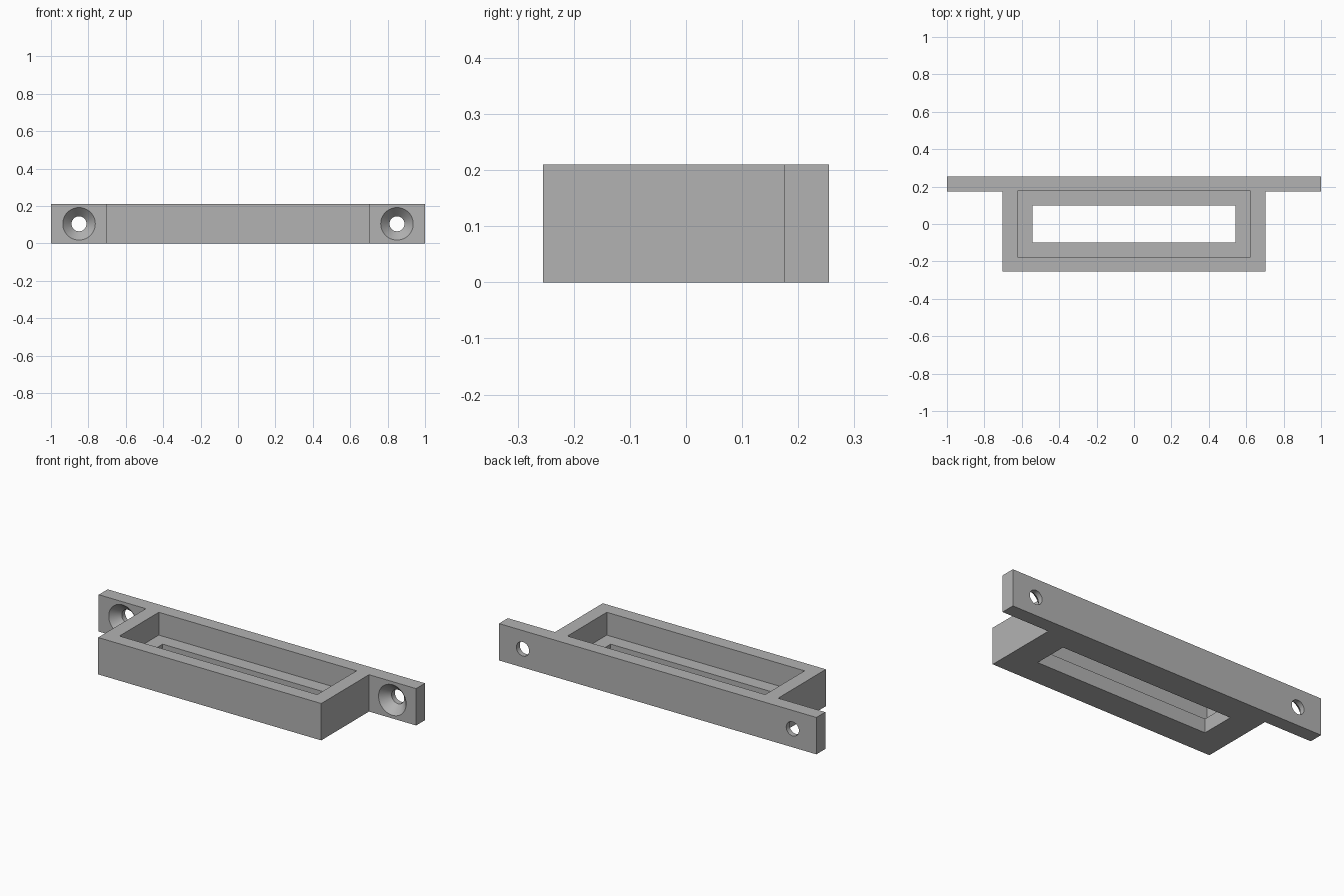
import bpy, bmesh, math
from mathutils import Matrix, Vector

if "Cube" in bpy.data.objects:
    bpy.data.objects.remove(bpy.data.objects["Cube"])

HEIGHT, FLOOR = 0.21, 0.08
BACK, WALL = 0.255, 0.08
BODY_X = 0.703
FLANGE_Y = BACK - WALL

grey = bpy.data.materials.new("grey plastic")
grey.use_nodes = True
grey.diffuse_color = (0.45, 0.45, 0.45, 1)
grey.node_tree.nodes["Principled BSDF"].inputs["Base Color"].default_value = (0.45, 0.45, 0.45, 1)


def make_object(name, bm):
    bmesh.ops.recalc_face_normals(bm, faces=bm.faces)
    mesh = bpy.data.meshes.new(name)
    bm.to_mesh(mesh)
    bm.free()
    mesh.materials.append(grey)
    obj = bpy.data.objects.new(name, mesh)
    bpy.context.collection.objects.link(obj)
    return obj


def prism(name, outline, z0, z1):
    bm = bmesh.new()
    face = bm.faces.new([bm.verts.new((x, y, z0)) for x, y in outline])
    top = bmesh.ops.extrude_face_region(bm, geom=[face])["geom"]
    bmesh.ops.translate(bm, vec=(0, 0, z1 - z0),
                        verts=[v for v in top if isinstance(v, bmesh.types.BMVert)])
    return make_object(name, bm)


def rectangle(x, y):
    return [(-x, -y), (x, -y), (x, y), (-x, y)]


def screw_cutter(name, x):
    # Countersink cone running into a straight shaft, revolved about y
    profile = [(0, -0.02), (0.087, -0.02), (0.087, 0), (0.04, 0.05), (0.04, 0.12), (0, 0.12)]
    bm = bmesh.new()
    verts = [bm.verts.new((r, y, 0)) for r, y in profile]
    edges = [bm.edges.new(pair) for pair in zip(verts, verts[1:])]
    bmesh.ops.spin(bm, geom=verts + edges, cent=(0, 0, 0), axis=(0, 1, 0),
                   angle=math.tau, steps=48)
    bmesh.ops.remove_doubles(bm, verts=bm.verts, dist=1e-5)
    bm.transform(Matrix.Translation(Vector((x, FLANGE_Y, HEIGHT / 2))))
    return make_object(name, bm)


# Frame body with the mounting flange along its back
right_side = [(BODY_X, -BACK), (BODY_X, FLANGE_Y), (1, FLANGE_Y), (1, BACK)]
left_side = [(-x, y) for x, y in reversed(right_side)]
frame = prism("mounting_frame", right_side + left_side, 0, HEIGHT)

# Stepped pocket, through window and screw holes
cutters = [
    prism("pocket_cutter", rectangle(BODY_X - WALL, FLANGE_Y + 0.002), FLOOR, HEIGHT + 0.1),
    prism("window_cutter", rectangle(BODY_X - 2 * WALL, FLANGE_Y - WALL + 0.003), -0.1, HEIGHT),
    screw_cutter("left_screw_cutter", 0.85),
    screw_cutter("right_screw_cutter", -0.85),
]

bpy.ops.object.select_all(action="DESELECT")
bpy.context.view_layer.objects.active = frame
frame.select_set(True)
for cutter in cutters:
    cutter.hide_render = True
    mod = frame.modifiers.new(cutter.name, "BOOLEAN")
    mod.operation = "DIFFERENCE"
    mod.solver = "EXACT"
    mod.object = cutter
    bpy.ops.object.modifier_apply(modifier=mod.name)
    bpy.data.objects.remove(cutter)

bpy.ops.object.shade_smooth_by_angle(angle=math.radians(30))
